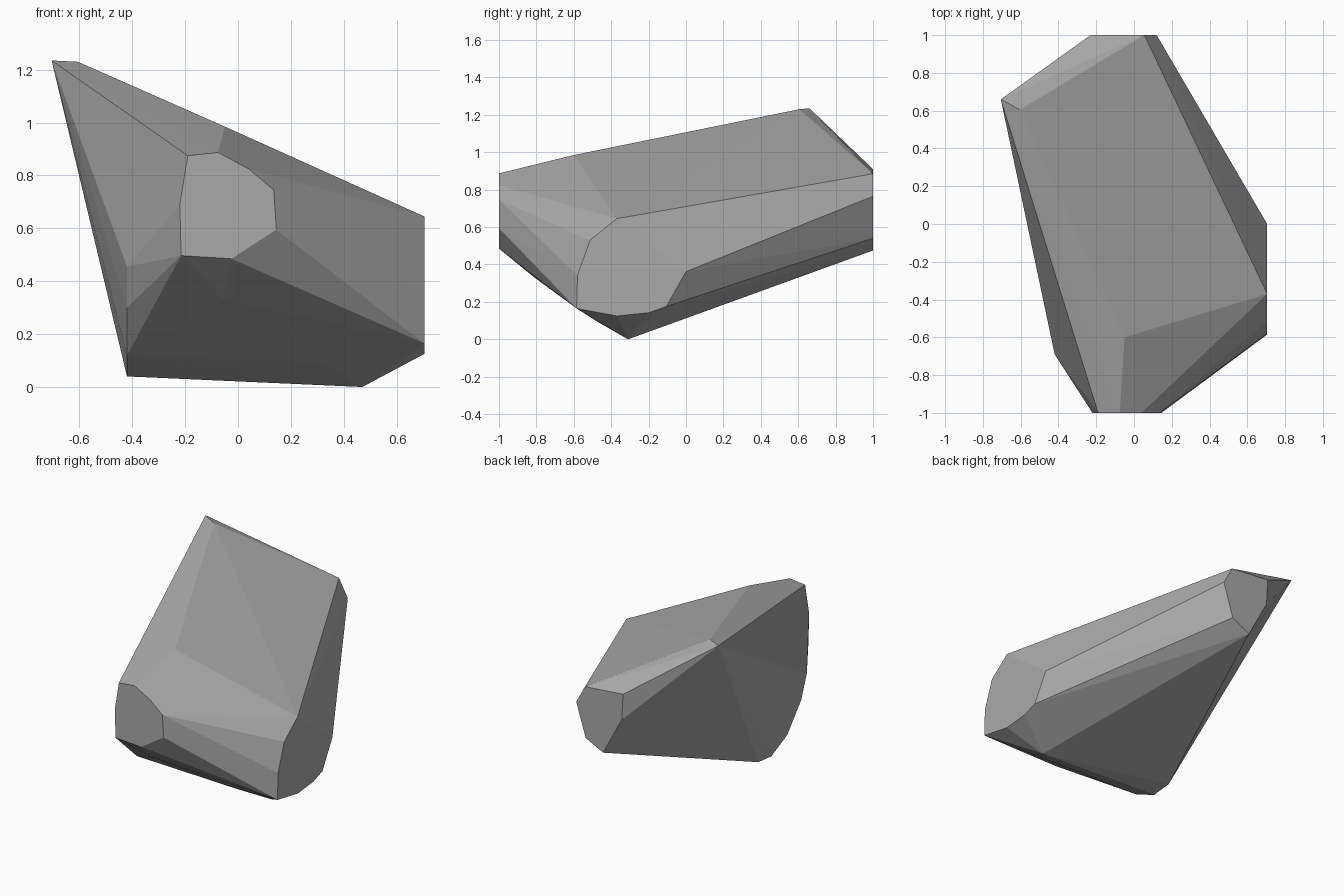
import bpy
import bmesh
from mathutils import Vector

# Remove the default cube
cube = bpy.data.objects.get("Cube")
if cube:
    bpy.data.objects.remove(cube, do_unlink=True)


def make_material(name, value):
    """Plain matte grey."""
    material = bpy.data.materials.new(name)
    material.use_nodes = True
    colour = (value, value, value, 1.0)
    material.diffuse_color = colour
    shader = material.node_tree.nodes["Principled BSDF"]
    shader.inputs["Base Color"].default_value = colour
    shader.inputs["Roughness"].default_value = 0.9
    return material


def cap(axis, offset, outline):
    """Place a flat 2D outline on the plane where the given axis equals offset."""
    if axis == "x":
        return [Vector((offset, a, b)) for a, b in outline]
    return [Vector((a, offset, b)) for a, b in outline]


# Chipped flat end at the front
front_cap = cap("y", -1, [(-.19, .875), (-.075, .887), (.04, .825), (.135, .745),
                          (.145, .595), (-.025, .485), (-.215, .497), (-.22, .69)])

# Smaller flat end at the back
back_cap = cap("y", 1, [(.055, .885), (-.23, .91), (-.22, .735),
                        (-.08, .475), (.05, .54), (.12, .765)])

# Broad rounded flat on the +x side
side_cap = cap("x", .705, [(-.37, .645), (-.513, .53), (-.58, .343), (-.585, .165),
                           (-.37, .125), (-.2, .142), (-.105, .176), (0, .362)])

# Curved lower edge on the -x side
lower_edge = cap("x", -.42, [(-.69, .455), (-.63, .3), (-.48, .12),
                             (-.31, .04), (-.17, .055)])

# High ridge, front shoulder and underside corners
ridge = [Vector((-.705, .66, 1.235)), Vector((-.605, .605, 1.23))]
shoulder = [Vector((-.05, -.6, .985))]
underside = [Vector((.47, -.31, 0)), Vector((.32, -.47, .092)), Vector((-.055, -.81, .33))]

# Wrap the corners in one faceted stone
bm = bmesh.new()
for part in (front_cap, back_cap, side_cap, lower_edge, ridge, shoulder, underside):
    for corner in part:
        bm.verts.new(corner)
hull = bmesh.ops.convex_hull(bm, input=bm.verts)
loose = {g for g in hull["geom_interior"] + hull["geom_unused"]
         if isinstance(g, bmesh.types.BMVert)}
bmesh.ops.delete(bm, geom=list(loose), context="VERTS")
bmesh.ops.recalc_face_normals(bm, faces=bm.faces)
for face in bm.faces:
    face.smooth = False

mesh = bpy.data.meshes.new("rock")
bm.to_mesh(mesh)
bm.free()
mesh.materials.append(make_material("stone grey", .4))
rock = bpy.data.objects.new("rock", mesh)
bpy.context.collection.objects.link(rock)
